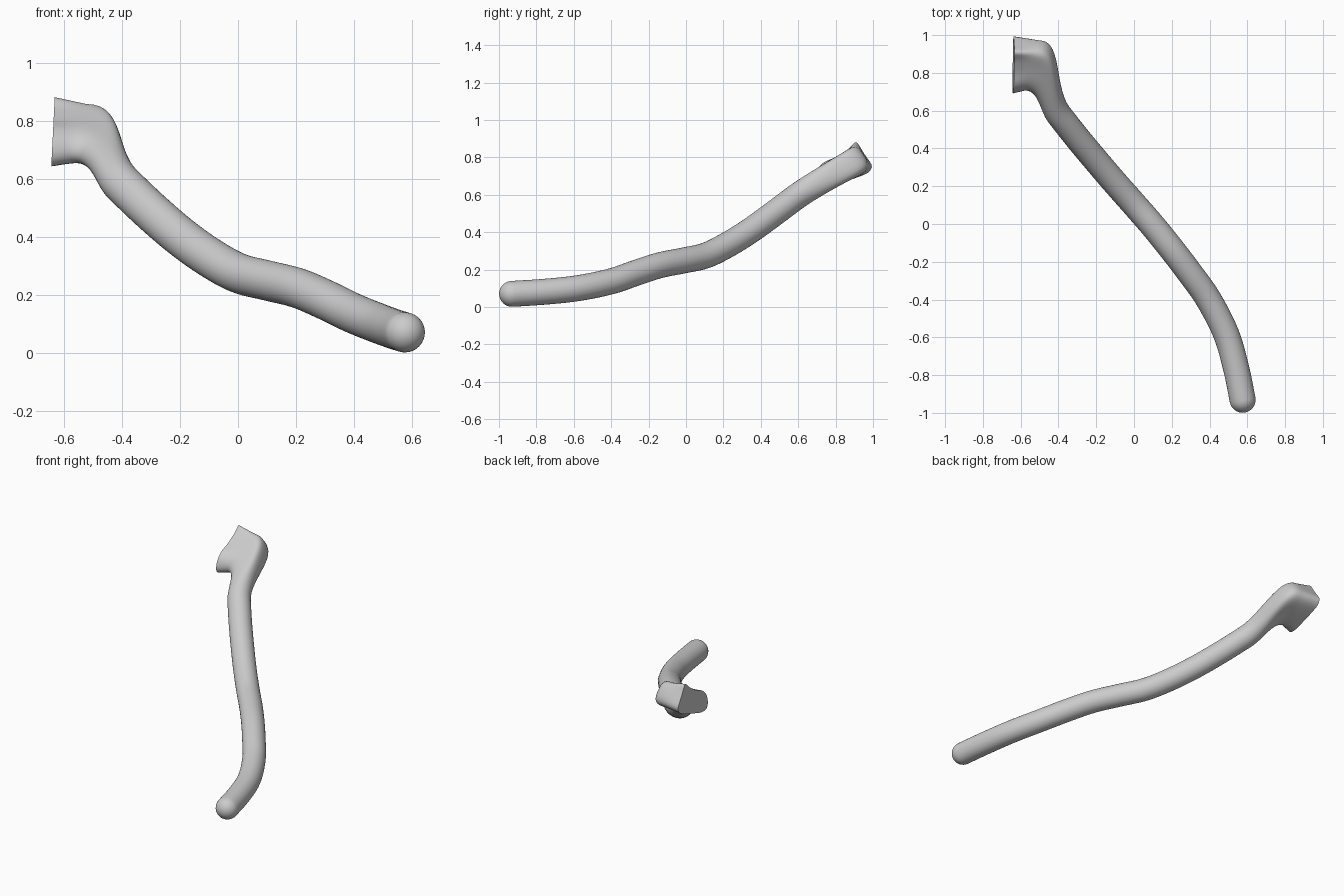
import bpy, bmesh, math
from mathutils import Vector

if "Cube" in bpy.data.objects:
    bpy.data.objects.remove(bpy.data.objects["Cube"])

SIDES, R = 48, 0.069
X = Vector((1, 0, 0))

# centre line of the round handle, from rounded tip to the head
PATH = [Vector(p) for p in [
    (0.575, -0.93, 0.07), (0.54, -0.76, 0.081), (0.487, -0.58, 0.1),
    (0.395, -0.4, 0.137), (0.3, -0.265, 0.183), (0.205, -0.14, 0.223),
    (0.1, -0.01, 0.249), (0.0, 0.105, 0.275), (-0.1, 0.218, 0.33),
    (-0.2, 0.335, 0.402), (-0.3, 0.455, 0.488), (-0.395, 0.575, 0.578)]]

# outline (y, z) of the flat end of the head
HEAD = [(0.952, 0.82), (0.91, 0.89), (0.87, 0.845), (0.80, 0.80), (0.735, 0.775),
        (0.70, 0.735), (0.688, 0.68), (0.70, 0.65), (0.725, 0.64), (0.77, 0.645),
        (0.88, 0.68), (0.95, 0.705), (0.98, 0.72), (1.0, 0.752)]


def catmull(pts, steps):
    """Smooth points and tangents through pts."""
    ext = [2 * pts[0] - pts[1]] + pts + [2 * pts[-1] - pts[-2]]
    out = []
    for i in range(1, len(ext) - 2):
        a, b, c, d = ext[i - 1:i + 3]
        last = i == len(ext) - 3
        for k in range(steps + (1 if last else 0)):
            t = k / steps
            p = 0.5 * (2 * b + (c - a) * t + (2 * a - 5 * b + 4 * c - d) * t ** 2
                       + (3 * b - a - 3 * c + d) * t ** 3)
            v = (c - a) + (2 * a - 5 * b + 4 * c - d) * 2 * t + (3 * b - a - 3 * c + d) * 3 * t * t
            out.append((p, v.normalized()))
    return out


def circle(c, t, r):
    n = t.cross(-X).normalized()
    o = (X - X.dot(t) * t).normalized()
    return [c + r * (math.cos(2 * math.pi * i / SIDES) * o + math.sin(2 * math.pi * i / SIDES) * n)
            for i in range(SIDES)]


def resample(poly):
    """Evenly spaced points round a closed outline."""
    pts = [Vector(p) for p in poly]
    pts.append(pts[0])
    total = sum((b - a).length for a, b in zip(pts, pts[1:]))
    out = []
    for i in range(SIDES):
        s = total * i / SIDES
        for a, b in zip(pts, pts[1:]):
            l = (b - a).length
            if s <= l:
                out.append(a.lerp(b, s / l))
                break
            s -= l
    return out


def soften(pts, times):
    """Round off the corners of a closed outline."""
    for _ in range(times):
        pts = [(pts[i - 1] + 2 * pts[i] + pts[(i + 1) % SIDES]) / 4 for i in range(SIDES)]
    return pts


rings = []
line = catmull(PATH, 6)

# rounded tip
c, t = line[0]
for k in range(1, 10):
    a = math.pi / 2 * k / 10
    rings.append(circle(c - t * R * math.cos(a), t, R * math.sin(a)))

# round handle
rings += [circle(p, d, R) for p, d in line]

# flared elbow turning towards -x
outline = resample(HEAD)
mid = Vector((0.83, 0.745))
start, t0 = rings[-1], line[-1][1]
end = []
for q in soften(outline, 14):
    s = mid + (q - mid) * 0.97
    end.append(Vector((-0.58 + 0.27 * (q.x - 0.69), s.x, s.y)))
for k in range(1, 15):
    u = k / 14
    ring = []
    for p, q in zip(start, end):
        m = (q - p).length
        ring.append((2 * u ** 3 - 3 * u * u + 1) * p + (u ** 3 - 2 * u * u + u) * m * t0 * 1.1
                    + (3 * u * u - 2 * u ** 3) * q + (u ** 3 - u * u) * m * -X * 0.9)
    rings.append(ring)

# straight part up to the flat end
face = [Vector((-0.643 + 0.05 * (q.y - 0.65), q.x, q.y)) for q in soften(outline, 1)]
for k in range(1, 5):
    rings.append([a.lerp(b, k / 4) for a, b in zip(end, face)])

# skin the rings
bm = bmesh.new()
loops = [[bm.verts.new(p) for p in ring] for ring in rings]
for a, b in zip(loops, loops[1:]):
    for i in range(SIDES):
        j = (i + 1) % SIDES
        bm.faces.new((a[i], a[j], b[j], b[i]))
tip = bm.verts.new(c - t * R)
for i in range(SIDES):
    bm.faces.new((tip, loops[0][(i + 1) % SIDES], loops[0][i]))
bm.faces.new(loops[-1])
bmesh.ops.recalc_face_normals(bm, faces=bm.faces)

mesh = bpy.data.meshes.new("curved_handle")
bm.to_mesh(mesh)
bm.free()
handle = bpy.data.objects.new("curved_handle", mesh)
bpy.context.collection.objects.link(handle)
bpy.context.view_layer.objects.active = handle
handle.select_set(True)
bpy.ops.object.shade_smooth_by_angle(angle=math.radians(50))
